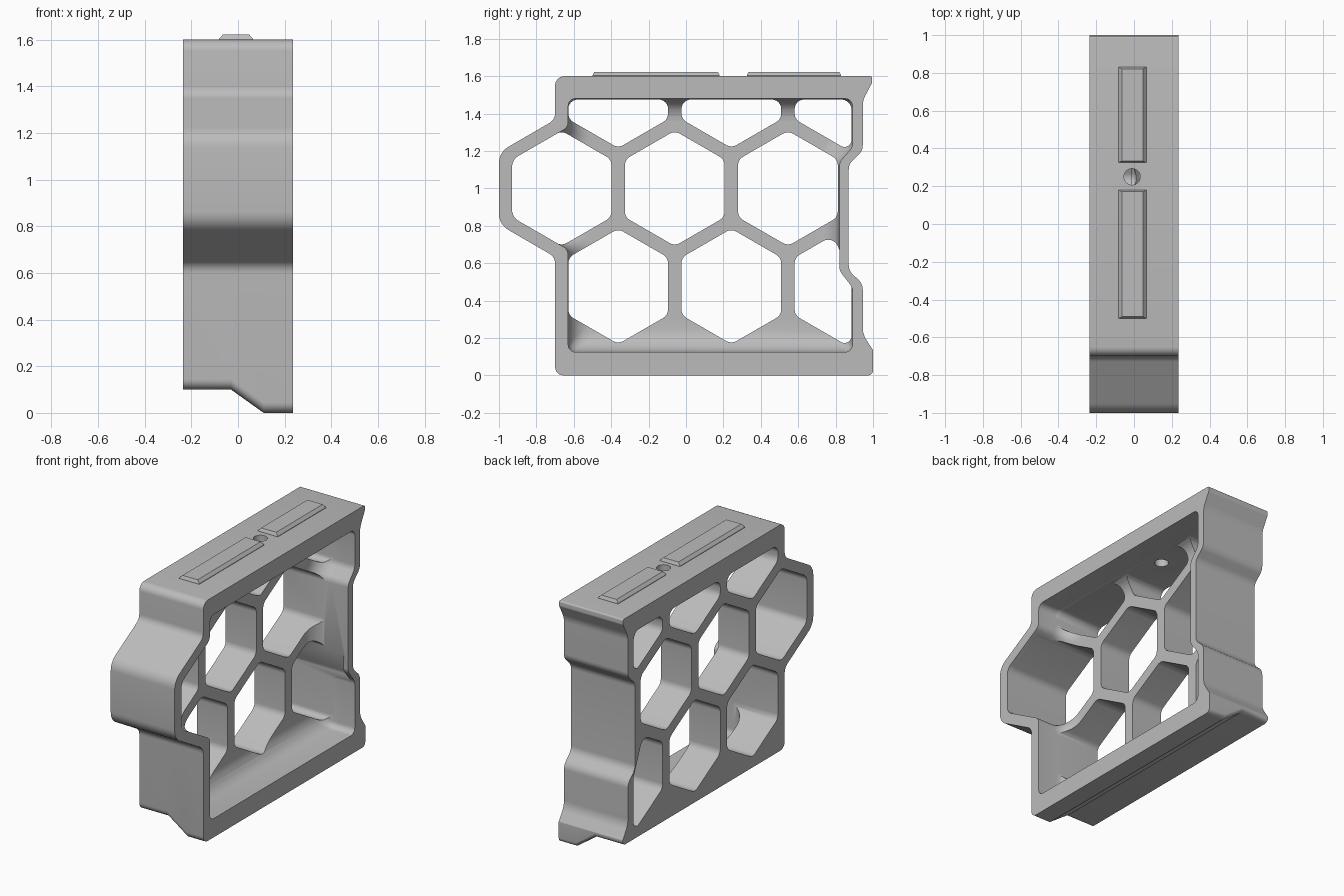
import bpy, bmesh, math
from mathutils import Vector

cube = bpy.data.objects.get("Cube")
if cube:
    bpy.data.objects.remove(cube, do_unlink=True)

grey = bpy.data.materials.new("plain grey")
grey.use_nodes = True
grey.diffuse_color = (0.5, 0.5, 0.5, 1)
grey.node_tree.nodes["Principled BSDF"].inputs["Base Color"].default_value = grey.diffuse_color

HALF = 0.235       # half the body depth
WEB = -0.01        # inner face of the honeycomb


def rounded(points, steps=6):
    """Round each (y, z, radius) corner of a closed outline."""
    out = []
    for i, p in enumerate(points):
        c = Vector(p[:2])
        a = Vector(points[i - 1][:2]) - c
        b = Vector(points[(i + 1) % len(points)][:2]) - c
        half = a.angle(b) / 2
        d = min(p[2] / math.tan(half), 0.48 * a.length, 0.48 * b.length)
        a.normalize()
        b.normalize()
        r = d * math.tan(half)
        mid = c + (a + b).normalized() * (r / math.sin(half))
        u, v = c + a * d - mid, c + b * d - mid
        total = u.angle(v)
        for k in range(steps + 1):
            t = k / steps
            s = (u * math.sin((1 - t) * total) + v * math.sin(t * total)) / math.sin(total)
            out.append(mid + s)
    return out


def inset(points, dist):
    """Move a counter-clockwise outline inwards with mitred corners."""
    out = []
    for i, p in enumerate(points):
        c = Vector(p[:2])
        e = (c - Vector(points[i - 1][:2])).normalized()
        f = (Vector(points[(i + 1) % len(points)][:2]) - c).normalized()
        n, m = Vector((-e.y, e.x)), Vector((-f.y, f.x))
        q = c + (n + m) * (dist / (1 + n.dot(m)))
        out.append((q.x, q.y, p[2]))
    return out


def clip(points, normal, limit):
    """Keep the part of a convex outline where normal . p <= limit."""
    n, out = Vector(normal), []
    for i, b in enumerate(points):
        a = points[i - 1]
        da, db = n.dot(a) - limit, n.dot(b) - limit
        if da * db < 0:
            out.append(a.lerp(b, da / (da - db)))
        if db <= 0:
            out.append(b)
    return out


def loft(bm, sections):
    """Skin equal-length loops of 3D points and cap the ends."""
    loops = [[bm.verts.new(p) for p in s] for s in sections]
    for a, b in zip(loops, loops[1:]):
        for i in range(len(a)):
            bm.faces.new((a[i - 1], a[i], b[i], b[i - 1]))
    bm.faces.new(loops[0])
    bm.faces.new(loops[-1])


def finish(bm, name):
    bmesh.ops.recalc_face_normals(bm, faces=bm.faces)
    mesh = bpy.data.meshes.new(name)
    bm.to_mesh(mesh)
    bm.free()
    mesh.materials.append(grey)
    obj = bpy.data.objects.new(name, mesh)
    bpy.context.collection.objects.link(obj)
    return obj


def select(obj):
    bpy.ops.object.select_all(action='DESELECT')
    obj.select_set(True)
    bpy.context.view_layer.objects.active = obj


def cut(body, cutter):
    cutter.hide_render = True
    mod = body.modifiers.new("cut", 'BOOLEAN')
    mod.operation, mod.solver, mod.object = 'DIFFERENCE', 'EXACT', cutter
    select(body)
    bpy.ops.object.modifier_apply(modifier=mod.name)
    bpy.data.objects.remove(cutter, do_unlink=True)


# Outer body, with a stepped and sloped underside
outer = rounded([
    (-0.7, 0, 0.045), (1, 0, 0.028), (1, 0.135, 0.01), (0.945, 0.22, 0.12),
    (0.945, 0.49, 0.07), (0.87, 0.56, 0.07), (0.87, 1.13, 0.07),
    (0.945, 1.2, 0.07), (0.945, 1.47, 0.12), (0.995, 1.565, 0.02),
    (0.995, 1.6, 0.01), (-0.7, 1.6, 0.05), (-0.7, 1.367, 0.06),
    (-1, 1.193, 0.1), (-1, 0.807, 0.1), (-0.7, 0.633, 0.06)])
bm = bmesh.new()
loft(bm, [[(x, p.x, p.y + (lift if p.y < 0.06 else 0)) for p in outer]
          for x, lift in ((-HALF, 0.1), (-0.03, 0.1), (0.11, 0), (HALF, 0))])
body = finish(bm, "honeycomb_frame")

# Open cavity, filleted where it meets the honeycomb
inner = [
    (-0.63, 0.125, 0.04), (0.89, 0.125, 0.04), (0.89, 0.47, 0.06),
    (0.82, 0.56, 0.06), (0.82, 1.14, 0.06), (0.89, 1.22, 0.06),
    (0.89, 1.48, 0.04), (-0.63, 1.48, 0.04), (-0.63, 1.327, 0.05),
    (-0.93, 1.154, 0.07), (-0.93, 0.846, 0.07), (-0.63, 0.673, 0.05)]
R = 0.12
sections = []
for k in range(9):
    t = k / 8 * math.pi / 2
    loop = rounded(inset(inner, R * (1 - math.sin(t))))
    sections.append([(WEB + R * (1 - math.cos(t)), p.x, p.y) for p in loop])
sections.append([(HALF + 0.1, p[1], p[2]) for p in sections[-1]])
bm = bmesh.new()
loft(bm, sections)
cut(body, finish(bm, "cavity_cutter"))

# Hexagonal through holes, trimmed by the surrounding walls
PITCH, CELL = 0.605, 0.308
bm = bmesh.new()
for row in (-1, 0, 1):
    for col in range(3):
        y = -0.665 + PITCH * (col + abs(row) / 2)
        z = 1 + row * PITCH * math.sqrt(0.75)
        cell = [Vector((y + CELL * math.cos(a), z + CELL * math.sin(a)))
                for a in (math.radians(30 + 60 * i) for i in range(6))]
        cell = clip(clip(cell, (0, 1), 1.475), (1, 0), 0.885)
        if row < 0:
            cell = clip(cell, (0.22, 0.09), 0.22 * 0.89 + 0.09 * 0.5)
        loop = rounded([(p.x, p.y, 0.055) for p in cell])
        loft(bm, [[(x, p.x, p.y) for p in loop] for x in (-0.4, 0.2)])
cut(body, finish(bm, "cell_cutter"))

# Round hole through the roof
bm = bmesh.new()
ring = [(-0.01 + 0.043 * math.cos(a), 0.25 + 0.043 * math.sin(a))
        for a in (math.tau * i / 32 for i in range(32))]
loft(bm, [[(x, y, z) for x, y in ring] for z in (1.4, 1.7)])
cut(body, finish(bm, "hole_cutter"))
select(body)
bpy.ops.object.shade_smooth_by_angle(angle=math.radians(30))

# Chamfered rails on the roof
for name, y0, y1 in (("front_rail", -0.5, 0.18), ("back_rail", 0.325, 0.83)):
    bm = bmesh.new()
    loft(bm, [[(-0.082 + e, y0 + e / 2, z), (0.065 - e, y0 + e / 2, z),
               (0.065 - e, y1 - e / 2, z), (-0.082 + e, y1 - e / 2, z)]
              for z, e in ((1.595, 0), (1.603, 0), (1.622, 0.018))])
    finish(bm, name)
